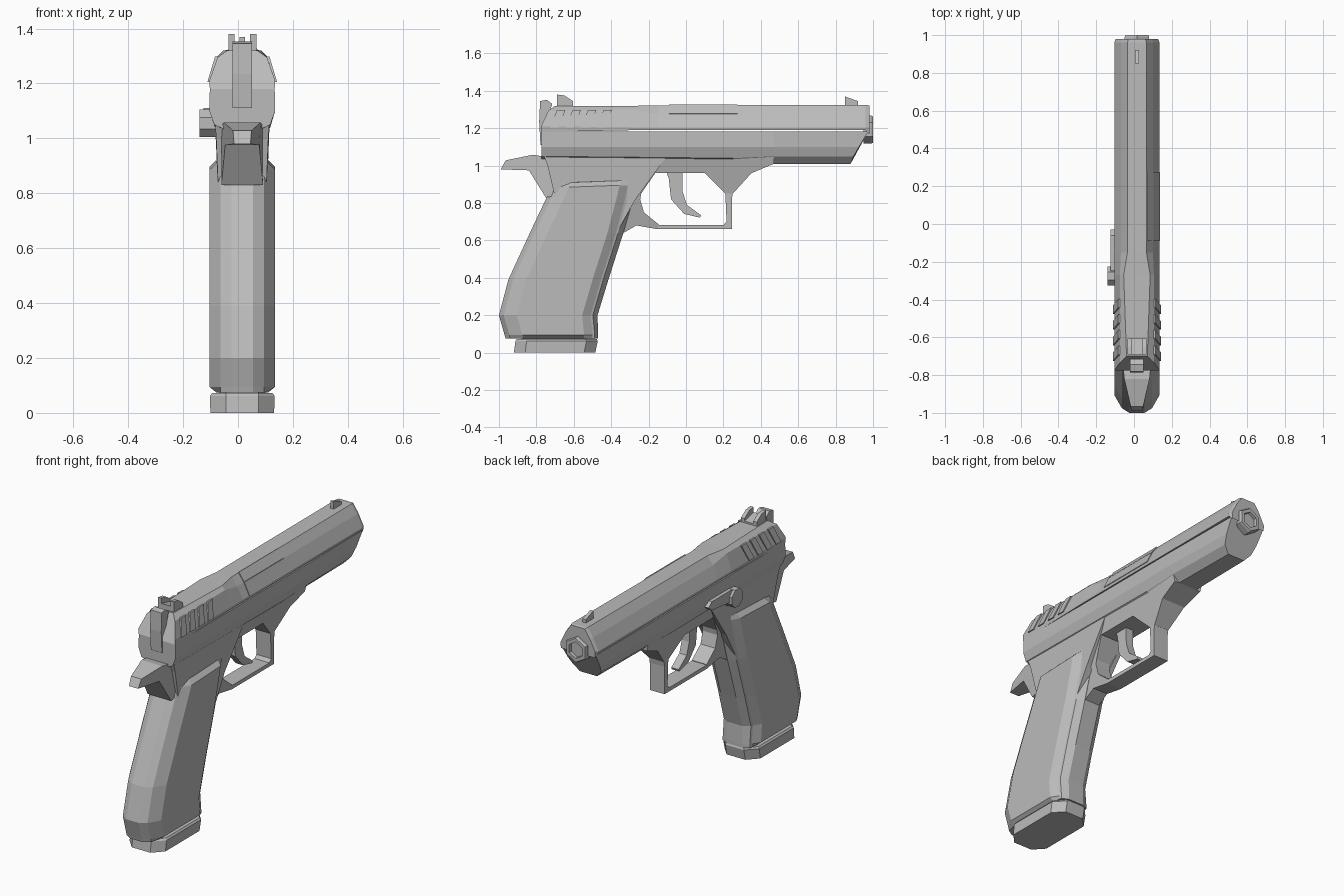
import bpy, bmesh, math

CX = 0.0155  # centre plane of the body (the left-side lever shifts the bounding box)
mat = bpy.data.materials.new("plain_grey")
mat.diffuse_color = (0.5, 0.5, 0.5, 1)


def loft(name, rings, caps=True):
    """Skin a list of equally long vertex rings."""
    bm = bmesh.new()
    vs = [[bm.verts.new((x + CX, y, z)) for x, y, z in r] for r in rings]
    n = len(rings[0])
    for a, b in zip(vs, vs[1:]):
        for i in range(n):
            bm.faces.new((a[i], a[(i + 1) % n], b[(i + 1) % n], b[i]))
    if caps:
        bm.faces.new(vs[0])
        bm.faces.new(vs[-1])
    else:
        for i in range(n):
            bm.faces.new((vs[-1][i], vs[-1][(i + 1) % n], vs[0][(i + 1) % n], vs[0][i]))
    bmesh.ops.recalc_face_normals(bm, faces=bm.faces)
    me = bpy.data.meshes.new(name)
    bm.to_mesh(me)
    bm.free()
    me.materials.append(mat)
    ob = bpy.data.objects.new(name, me)
    bpy.context.collection.objects.link(ob)
    return ob


def mirror(half):
    return half + [(-x, y, z) for x, y, z in reversed(half)]


def prism(name, prof, w, mid=0):
    """Side profile (y, z) extruded across x; w is a half width or a rule of (y, z)."""
    f = w if callable(w) else (lambda y, z: w)
    return loft(name, [[(mid + s * f(y, z), y, z) for y, z in prof] for s in (-1, 1)])


# Slide
def slide_ring(y, xs, zs):
    return mirror([(0.118, y, 1.19), (0.12, y, 1.205), (xs[0], y, zs[0]), (xs[1], y, zs[1])])

loft("slide", [
    mirror([(0.118, -0.775, 1.18), (0.12, -0.775, 1.21), (0.09, -0.735, 1.295), (0.055, -0.70, 1.32)]),
    slide_ring(-0.27, (0.09, 0.07), (1.30, 1.32)),
    slide_ring(-0.15, (0.085, 0.05), (1.275, 1.322)),
    slide_ring(0.96, (0.085, 0.05), (1.275, 1.325)),
    mirror([(0.11, 0.98, 1.17), (0.112, 0.98, 1.205), (0.08, 0.98, 1.27), (0.045, 0.98, 1.322)])])

# Grip serrations, slanted ribs on both sides of the slide
for side in (-1, 1):
    for k in range(4):
        y = -0.725 + k * 0.083
        ribs = []
        for d in (-0.003, 0.007):
            ribs.append([(side * (0.12 + d), y, 1.205), (side * (0.12 + d), y + 0.045, 1.205),
                         (side * (0.092 + d), y + 0.08, 1.298), (side * (0.092 + d), y + 0.035, 1.298)])
        loft("slide_rib", ribs)

# Ejection port cover, a thin plate on the right slope
loft("port_plate", [[(x + d, y, z + d * 0.4) for x, y, z in
     ((0.119, -0.09, 1.205), (0.119, 0.275, 1.205), (0.085, 0.275, 1.275), (0.085, -0.09, 1.275),
      )] for d in (-0.005, 0.004)])
loft("port_plate_top", [[(x + d * 0.7, y, z + d) for x, y, z in
     ((0.085, -0.09, 1.275), (0.085, 0.275, 1.275), (0.05, 0.275, 1.323), (0.05, -0.09, 1.323),
      )] for d in (-0.005, 0.004)])

# Barrel end, hexagonal tube
def hexa(r, y):
    return [(r * math.sin(k * math.pi / 3), y, 1.193 + r * math.cos(k * math.pi / 3)) for k in range(6)]

loft("barrel", [hexa(0.075, 0.95), hexa(0.075, 0.99), hexa(0.07, 1.0), hexa(0.048, 1.0), hexa(0.045, 0.955)],
     caps=False)
loft("bore_end", [hexa(0.05, 0.955), hexa(0.05, 0.982)])

# Upper frame and dust cover
def rail(y, zl, zb):
    return mirror([(0.118, y, 1.183), (0.12, y, 1.10), (0.102, y, zl), (0.06, y, zb)])

loft("upper_frame", [rail(-0.772, 1.05, 1.03), rail(0.25, 1.04, 1.0), rail(0.47, 1.05, 1.01),
     mirror([(0.112, 0.975, 1.183), (0.105, 0.925, 1.10), (0.092, 0.895, 1.05), (0.055, 0.88, 1.01)])])

# Frame behind the trigger, above and ahead of the trigger
prism("rear_frame", [(-0.77, 1.08), (-0.74, 1.0), (-0.70, 0.83), (-0.62, 0.75), (-0.36, 0.66),
      (-0.27, 0.82), (-0.11, 1.04), (-0.11, 1.08)], lambda y, z: 0.088 + max(0, z - 0.9) * 0.07)
taper = lambda y, z: 0.048 + max(0, z - 0.85) * 0.26
prism("trigger_bridge", [(-0.36, 0.70), (-0.11, 1.06), (0.47, 1.06), (0.47, 1.01), (0.35, 0.96),
      (0.25, 0.85), (0.21, 0.85), (0.10, 0.96), (-0.165, 0.96), (-0.24, 0.85), (-0.245, 0.82),
      (-0.225, 0.75), (-0.145, 0.685), (-0.15, 0.66), (-0.265, 0.68), (-0.335, 0.64)], taper)

# Trigger guard
prism("trigger_guard", [(-0.15, 0.66), (0.245, 0.66), (0.245, 0.82), (0.25, 0.855), (0.21, 0.855),
      (0.217, 0.70), (0.20, 0.682), (-0.147, 0.682)], 0.048)

# Trigger
prism("trigger", [(-0.11, 0.98), (-0.02, 0.98), (-0.018, 0.86), (0.005, 0.79), (0.08, 0.735),
      (0.075, 0.722), (-0.01, 0.742), (-0.08, 0.82), (-0.092, 0.93)], 0.024)

# Grip: faceted back, flat side panels, narrower front strap
def grip_ring(z, yb, yp, yf, inset=0, slope=0):
    w = 0.12 - inset
    half = [(0.04, yb, z), (0.08, yb + 0.025, z), (w, yb + 0.095, z), (w, yp - 0.045, z + slope),
            (0.092, yp, z + slope), (0.088, yp + 0.012, z), (0.05, yf, z)]
    return mirror(half)

loft("grip", [grip_ring(0.075, -0.965, -0.50, -0.47, 0.025), grip_ring(0.095, -0.97, -0.50, -0.47),
     grip_ring(0.20, -1.0, -0.51, -0.473), grip_ring(0.39, -0.95, -0.455, -0.415),
     grip_ring(0.64, -0.835, -0.375, -0.335), grip_ring(0.83, -0.745, -0.325, -0.28),
     grip_ring(0.885, -0.72, -0.31, -0.25, 0, 0.01), grip_ring(0.91, -0.70, -0.30, -0.24, 0.025, 0.01)])

# Magazine neck and base plate
def plate(z, a, b, w):
    return mirror([(0.06, a, z), (w, a + 0.06, z), (w, b - 0.06, z), (0.06, b, z)])

loft("magazine_neck", [plate(0.05, -0.88, -0.49, 0.085), plate(0.12, -0.88, -0.49, 0.085)])
loft("magazine_base", [plate(0.0, -0.92, -0.485, 0.116), plate(0.062, -0.912, -0.472, 0.118),
                       plate(0.072, -0.905, -0.476, 0.11)])

# Tail over the hand
prism("tail", [(-0.99, 0.98), (-0.965, 1.028), (-0.82, 1.058), (-0.73, 1.045), (-0.69, 0.84),
      (-0.75, 0.83), (-0.84, 0.975)], lambda y, z: 0.03 + 0.23 * min(max(y + 0.98, 0), 0.2))

# Hammer
prism("hammer", [(-0.778, 1.11), (-0.785, 1.235), (-0.78, 1.345), (-0.745, 1.352), (-0.715, 1.33),
      (-0.735, 1.27), (-0.70, 1.2), (-0.70, 1.11)], 0.036)

# Sights
for s in (-1, 1):
    prism("rear_sight_post", [(-0.69, 1.30), (-0.69, 1.38), (-0.65, 1.375), (-0.605, 1.345), (-0.605, 1.30)],
          0.011, s * 0.04)
prism("rear_sight_base", [(-0.69, 1.30), (-0.69, 1.35), (-0.605, 1.33), (-0.605, 1.30)], 0.035)
prism("front_sight", [(0.85, 1.31), (0.85, 1.37), (0.92, 1.345), (0.92, 1.31)], 0.01)

# Lever on the left side
prism("slide_lever", [(-0.25, 1.04), (-0.06, 1.06), (-0.03, 1.085), (-0.06, 1.11), (-0.25, 1.11)], 0.016, -0.125)
prism("lever_thumb_pad", [(-0.275 + 0.055 * math.cos(a), 1.055 + 0.055 * math.sin(a)) for a in
      [math.pi / 8 + k * math.pi / 4 for k in range(8)]],
      0.032, -0.124)
